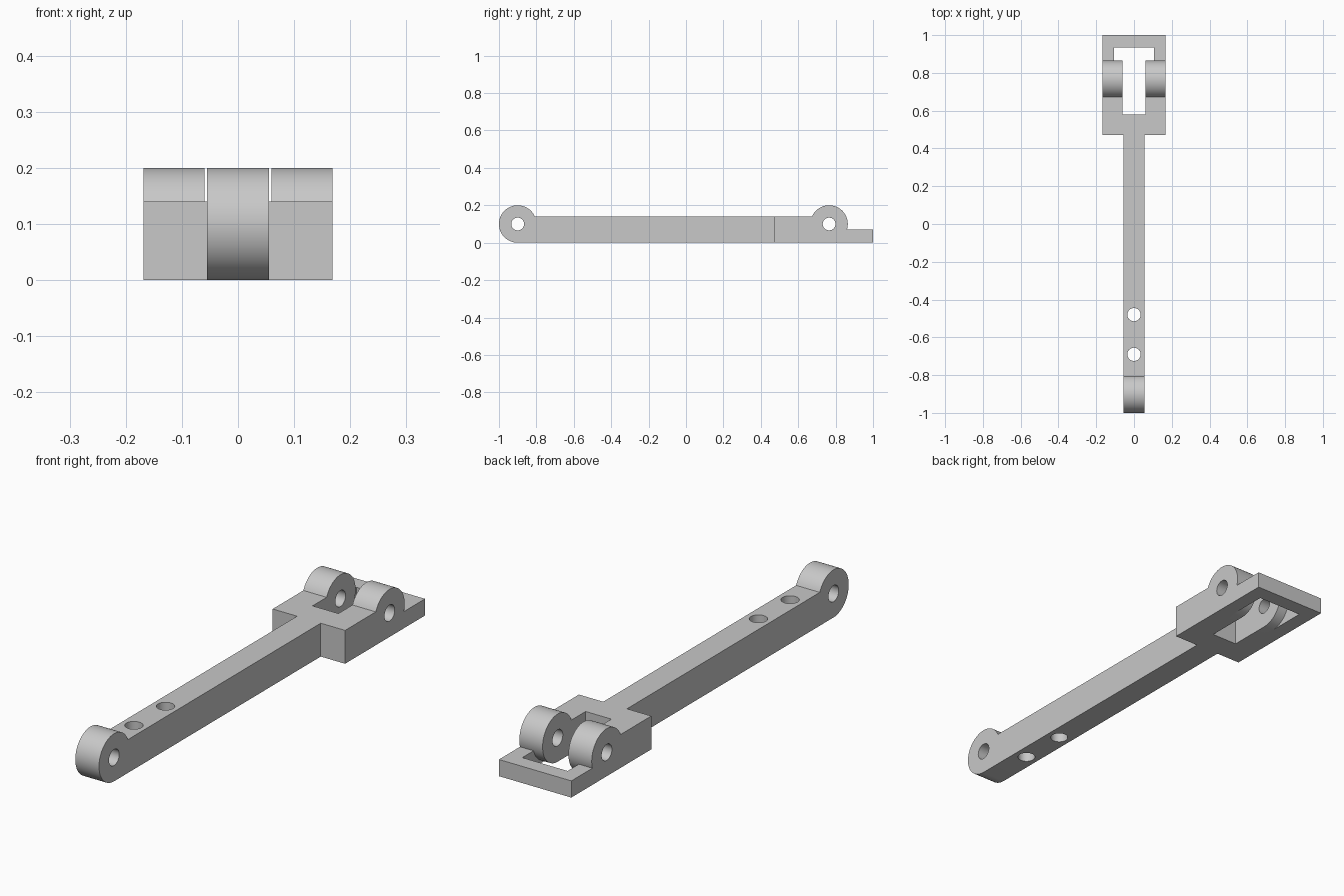
import bpy, bmesh
from math import sin, cos, asin, radians, degrees, tau

if "Cube" in bpy.data.objects:
    bpy.data.objects.remove(bpy.data.objects["Cube"])

# Main dimensions
R, PIN = 0.1, 0.034            # knuckle and pin-hole radii
FRONT, REAR = -0.9, 0.765      # knuckle centres along y
TOP, LIP = 0.14, 0.07          # heights of the bar and the rear frame
HEAD_W, ARM_W, SLOT_W, FRAME_W = 0.168, 0.055, 0.06, 0.105   # half widths
HEAD_Y, SLOT_Y, FRAME_Y = 0.47, 0.58, 0.935

grey = bpy.data.materials.new("plain grey")
grey.use_nodes = True
grey.diffuse_color = (0.58, 0.58, 0.58, 1)
grey.node_tree.nodes["Principled BSDF"].inputs["Base Color"].default_value = grey.diffuse_color


def arc(cy, start, end, steps=32):
    """Points on a knuckle outline, angles in degrees."""
    angles = [radians(start + (end - start) * i / steps) for i in range(steps + 1)]
    return [(cy + R * cos(a), R + R * sin(a)) for a in angles]


def circle(cx, cy, r, n=40):
    return [(cx + r * cos(tau * i / n), cy + r * sin(tau * i / n)) for i in range(n)]


def prism(name, points, lo, hi, axis="X"):
    """Extrude an outline: (y, z) along X or (x, y) along Z."""
    bm = bmesh.new()
    place = (lambda p: (lo, *p)) if axis == "X" else (lambda p: (*p, lo))
    face = bm.faces.new([bm.verts.new(place(p)) for p in points])
    top = bmesh.ops.extrude_face_region(bm, geom=[face])["geom"]
    move = (hi - lo, 0, 0) if axis == "X" else (0, 0, hi - lo)
    bmesh.ops.translate(bm, vec=move, verts=[v for v in top if isinstance(v, bmesh.types.BMVert)])
    bmesh.ops.recalc_face_normals(bm, faces=bm.faces)
    mesh = bpy.data.meshes.new(name)
    bm.to_mesh(mesh)
    bm.free()
    mesh.materials.append(grey)
    obj = bpy.data.objects.new(name, mesh)
    bpy.context.collection.objects.link(obj)
    return obj


def box(name, x0, x1, y0, y1):
    return prism(name, [(x0, y0), (x1, y0), (x1, y1), (x0, y1)], -0.2, 0.5, "Z")


# Side profile with both knuckles and the low rear frame
shoulder = degrees(asin((TOP - R) / R))
lip_angle = degrees(asin((LIP - R) / R))
outline = [(1, 0), (1, LIP)]
outline += arc(REAR, lip_angle, 180 - shoulder)
outline += arc(FRONT, shoulder, 270, 48)
body = prism("linkage_arm", outline, -HEAD_W, HEAD_W)

# Cutters: narrow arm sides, fork slot, frame opening and holes
pocket = arc(REAR, -90, lip_angle, 16) + [(FRAME_Y, 0.3), (FRAME_Y, -0.1), (REAR, -0.1)]
cutters = [
    box("left_side_cutter", ARM_W, 0.5, -1.5, HEAD_Y),
    box("right_side_cutter", -0.5, -ARM_W, -1.5, HEAD_Y),
    box("fork_slot_cutter", -SLOT_W, SLOT_W, SLOT_Y, FRAME_Y),
    prism("frame_opening_cutter", pocket, -FRAME_W, FRAME_W),
]
for y in (FRONT, REAR):
    cutters.append(prism("pin_hole_cutter", circle(y, R, PIN), -0.5, 0.5))
for y in (-0.48, -0.69):
    cutters.append(prism("bolt_hole_cutter", circle(0, y, 0.035), -0.2, 0.5, "Z"))

bpy.ops.object.select_all(action="DESELECT")
bpy.context.view_layer.objects.active = body
body.select_set(True)
for cutter in cutters:
    cutter.hide_render = True
    cut = body.modifiers.new(cutter.name, "BOOLEAN")
    cut.operation, cut.solver, cut.object = "DIFFERENCE", "EXACT", cutter
    bpy.ops.object.modifier_apply(modifier=cut.name)
    bpy.data.objects.remove(cutter)

# Smooth knuckles and holes, crisp corners
bpy.ops.object.shade_smooth_by_angle(angle=radians(30))
